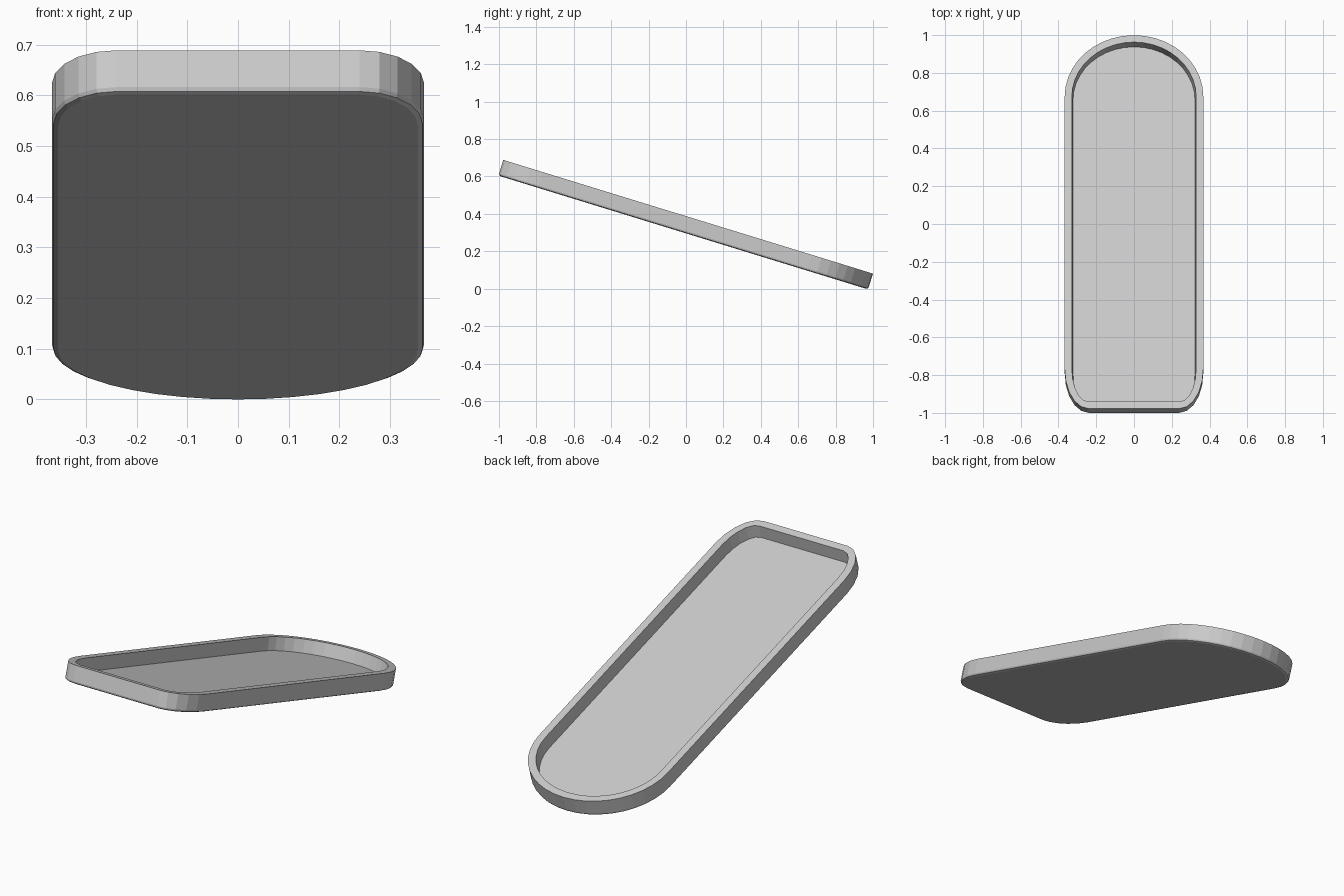
import bpy, bmesh
from math import sin, cos, pi, radians
from mathutils import Matrix, Vector

if "Cube" in bpy.data.objects:
    bpy.data.objects.remove(bpy.data.objects["Cube"])

HALF_W, HALF_L, THICK, TILT = 0.367, 1.034, 0.088, -17.1


def outline(inset, h):
    """Tray outline: round back end, squarer front with elliptical corners."""
    w, l = HALF_W - inset, HALF_L - inset
    back_b, corner_a, corner_b = 0.34 - inset, 0.127 - inset, 0.22 - inset
    half = []
    for i in range(11):
        t = pi / 2 * (1 - i / 10)
        half.append((w * cos(t), l - back_b + back_b * sin(t)))
    for i in range(6):
        t = pi / 2 * i / 5
        half.append((w - corner_a + corner_a * cos(t),
                     -l + corner_b - corner_b * sin(t)))
    pts = half + [(-x, y) for x, y in reversed(half[1:])]
    return [Vector((x, y, h)) for x, y in pts]


# Tray: rings from underside, up the wall, over the rim and down to the floor
bm = bmesh.new()
levels = [(0.012, 0), (0.003, 0.004), (0, 0.012), (0, THICK),
          (0.038, THICK), (0.044, 0.022)]
rings = [[bm.verts.new(p) for p in outline(d, h)] for d, h in levels]
n = len(rings[0])
for a, b in zip(rings, rings[1:]):
    for i in range(n):
        j = (i + 1) % n
        bm.faces.new((a[i], a[j], b[j], b[i]))
bm.faces.new(rings[0])
bm.faces.new(rings[-1])
bmesh.ops.recalc_face_normals(bm, faces=bm.faces)

# Tilt, then centre in y and rest on the ground
bm.transform(Matrix.Rotation(radians(TILT), 4, 'X'))
ys = [v.co.y for v in bm.verts]
zs = [v.co.z for v in bm.verts]
bm.transform(Matrix.Translation((0, -(min(ys) + max(ys)) / 2, -min(zs))))

mesh = bpy.data.meshes.new("tray")
bm.to_mesh(mesh)
bm.free()
tray = bpy.data.objects.new("tray", mesh)
bpy.context.collection.objects.link(tray)
